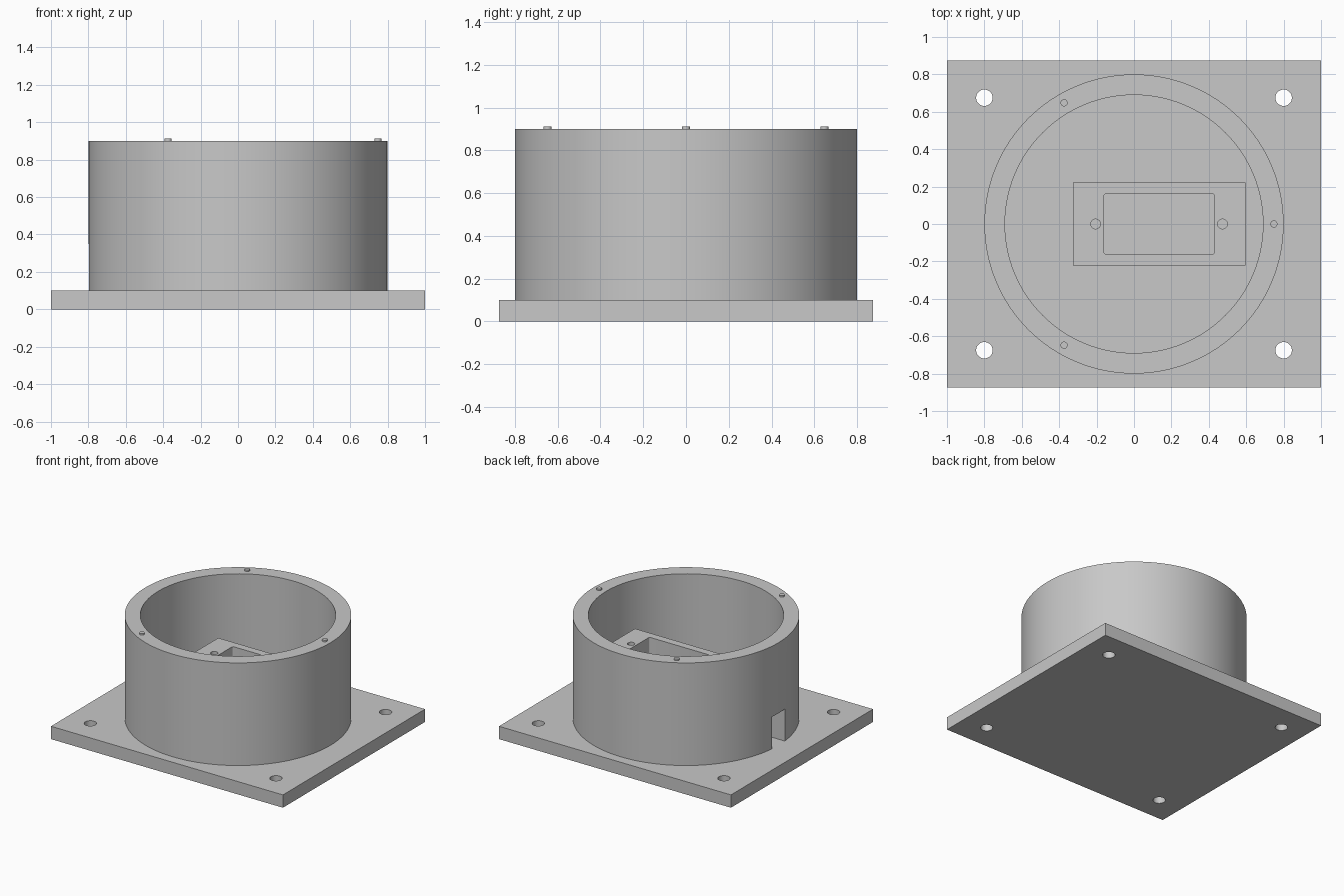
import bpy
import math

default = bpy.data.objects.get("Cube")
if default:
    bpy.data.objects.remove(default, do_unlink=True)

grey = bpy.data.materials.new("plain_grey")
grey.use_nodes = True
COLOUR = (0.58, 0.58, 0.58, 1)
grey.diffuse_color = COLOUR
grey.node_tree.nodes["Principled BSDF"].inputs["Base Color"].default_value = COLOUR


def finish(obj, name):
    obj.name = name
    obj.data.materials.append(grey)
    return obj


def box(name, x, y, z):
    """Box from (min, max) ranges."""
    spans = (x, y, z)
    bpy.ops.mesh.primitive_cube_add(size=1, location=[sum(s) / 2 for s in spans])
    obj = bpy.context.object
    obj.scale = [s[1] - s[0] for s in spans]
    bpy.ops.object.transform_apply(location=False, rotation=False, scale=True)
    return finish(obj, name)


def cylinder(name, x, y, z, radius, sides=32):
    bpy.ops.mesh.primitive_cylinder_add(
        vertices=sides, radius=radius, depth=z[1] - z[0], location=(x, y, sum(z) / 2))
    return finish(bpy.context.object, name)


def apply_modifier(obj, mod):
    bpy.context.view_layer.objects.active = obj
    bpy.ops.object.modifier_apply(modifier=mod.name)


def cut(obj, cutters):
    for cutter in cutters:
        mod = obj.modifiers.new("cut", "BOOLEAN")
        mod.operation = "DIFFERENCE"
        mod.solver = "EXACT"
        mod.object = cutter
        apply_modifier(obj, mod)
        bpy.data.objects.remove(cutter, do_unlink=True)


def smooth(obj):
    bpy.ops.object.select_all(action="DESELECT")
    obj.select_set(True)
    bpy.context.view_layer.objects.active = obj
    bpy.ops.object.shade_smooth_by_angle(angle=math.radians(30))


PLATE_TOP, RIM, BOX_TOP = 0.1, 0.9, 0.55

# Base plate with four corner bolt holes
plate = box("base_plate", (-1, 1), (-0.875, 0.875), (0, PLATE_TOP))
cut(plate, [cylinder("bolt_hole", sx * 0.8, sy * 0.675, (-0.1, 0.2), 0.044)
            for sx in (-1, 1) for sy in (-1, 1)])

# Round housing wall with a cable notch on one side
housing = cylinder("housing_wall", 0, 0, (PLATE_TOP, RIM), 0.8, 128)
cut(housing, [cylinder("bore", 0, 0, (0, 1), 0.69, 128),
              box("cable_notch", (-1, -0.5), (-0.08, 0.08), (0, 0.35))])

# Inner mounting block with a rounded pocket and two screw holes
block = box("mounting_block", (-0.325, 0.595), (-0.222, 0.222), (PLATE_TOP, BOX_TOP))
pocket = box("pocket", (-0.16, 0.43), (-0.163, 0.163), (0, 0.7))
bevel = pocket.modifiers.new("round", "BEVEL")
bevel.width, bevel.segments = 0.012, 3
apply_modifier(pocket, bevel)
cut(block, [pocket] + [cylinder("screw_hole", x, 0, (0.3, 0.7), 0.026)
                       for x in (-0.205, 0.473)])

# Three locating pins on the rim
pins = []
for i in range(3):
    a = math.tau * i / 3
    pins.append(cylinder(f"rim_pin_{i + 1}", 0.748 * math.cos(a), 0.748 * math.sin(a),
                         (RIM - 0.02, RIM + 0.012), 0.019))

for part in [plate, housing, block] + pins:
    smooth(part)
